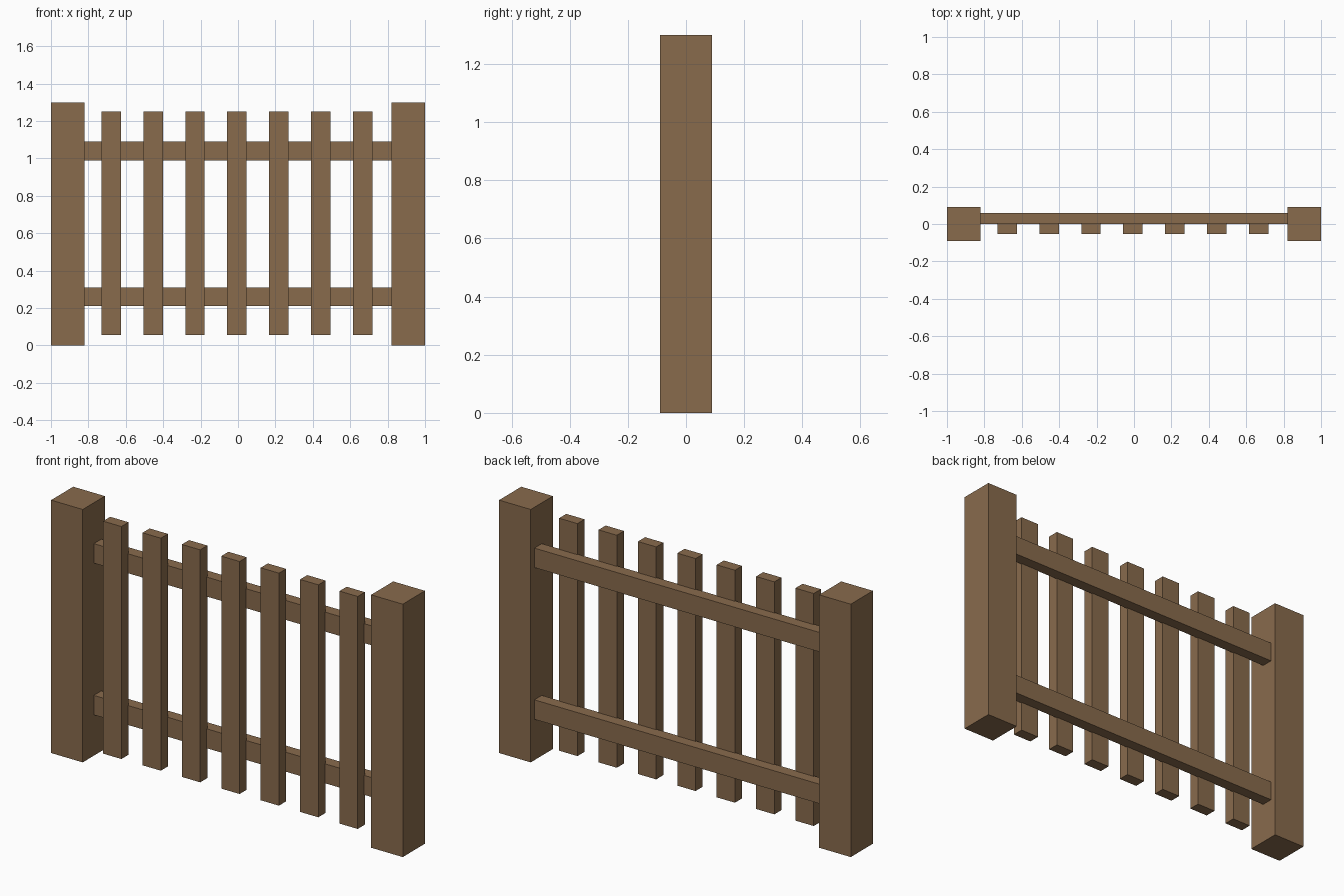
import bpy

if "Cube" in bpy.data.objects:
    bpy.data.objects.remove(bpy.data.objects["Cube"])

wood = bpy.data.materials.new("brown_wood")
wood.diffuse_color = (0.25, 0.147, 0.073, 1.0)
wood.use_nodes = True
wood.node_tree.nodes["Principled BSDF"].inputs["Base Color"].default_value = wood.diffuse_color


def box(name, x, y, z):
    """Box from (min, max) ranges on each axis."""
    mid = [(r[0] + r[1]) / 2 for r in (x, y, z)]
    bpy.ops.mesh.primitive_cube_add(size=1, location=mid)
    ob = bpy.context.object
    ob.name = name
    ob.scale = [r[1] - r[0] for r in (x, y, z)]
    bpy.ops.object.transform_apply(location=False, rotation=False, scale=True)
    ob.data.materials.append(wood)
    return ob


# End posts
box("left_post", (-1.0, -0.82), (-0.09, 0.09), (0, 1.3))
box("right_post", (0.82, 1.0), (-0.09, 0.09), (0, 1.3))

# Horizontal rails behind the pickets
box("lower_rail", (-0.82, 0.82), (0.0, 0.06), (0.21, 0.31))
box("upper_rail", (-0.82, 0.82), (0.0, 0.06), (0.99, 1.09))

# Evenly spaced pickets on the front of the rails
for i in range(7):
    cx = -0.006 + (i - 3) * 0.224
    box(f"picket_{i + 1}", (cx - 0.052, cx + 0.052), (-0.053, 0.005), (0.055, 1.25))
